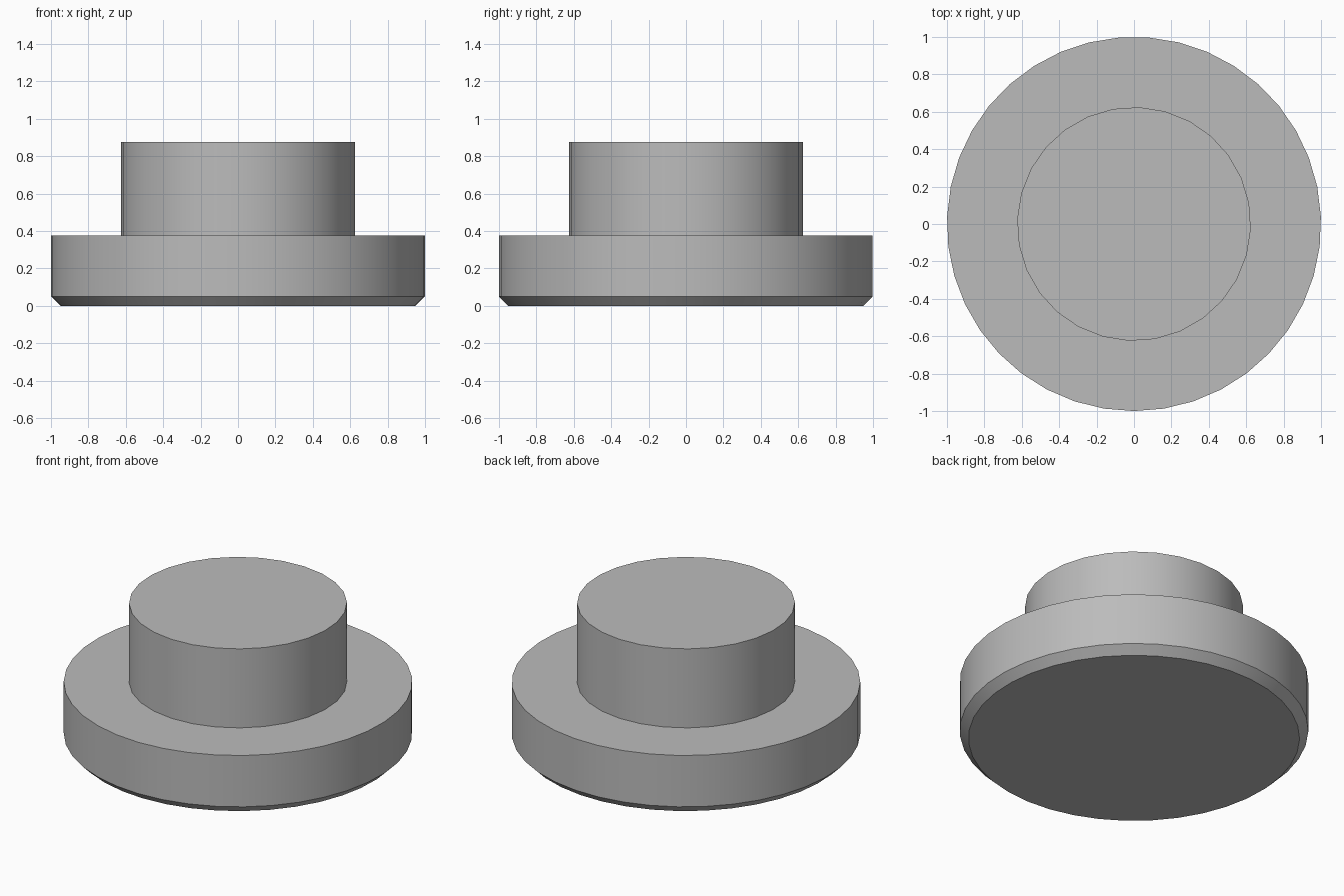
import bpy
import bmesh
from math import cos, sin, radians, tau

old = bpy.data.objects.get("Cube")
if old:
    bpy.data.objects.remove(old, do_unlink=True)

# One plain grey for the whole body
grey = bpy.data.materials.new("plain_grey")
grey.use_nodes = True
colour = (0.5, 0.5, 0.5, 1)
grey.diffuse_color = colour
grey.node_tree.nodes["Principled BSDF"].inputs["Base Color"].default_value = colour


def turned_part(name, profile, sides, start):
    """Closed round solid from (radius, height) rings, bottom to top."""
    bm = bmesh.new()
    angles = [radians(start) + tau * i / sides for i in range(sides)]
    rings = [[bm.verts.new((r * cos(a), r * sin(a), z)) for a in angles]
             for r, z in profile]
    for low, high in zip(rings, rings[1:]):
        for i in range(sides):
            j = (i + 1) % sides
            bm.faces.new((low[i], low[j], high[j], high[i]))
    bm.faces.new(rings[0][::-1])
    bm.faces.new(rings[-1])
    mesh = bpy.data.meshes.new(name)
    bm.to_mesh(mesh)
    bm.free()
    mesh.materials.append(grey)
    obj = bpy.data.objects.new(name, mesh)
    bpy.context.collection.objects.link(obj)
    bpy.ops.object.select_all(action="DESELECT")
    obj.select_set(True)
    bpy.context.view_layer.objects.active = obj
    bpy.ops.object.shade_smooth_by_angle(angle=radians(30))
    return obj


# Wide flange with a chamfered lower rim
turned_part("flange", [(0.95, 0), (1, 0.05), (1, 0.375)], 39, -90)

# Narrower boss standing on the flange
turned_part("boss", [(0.625, 0.375), (0.625, 0.875)], 28, -2.5)
